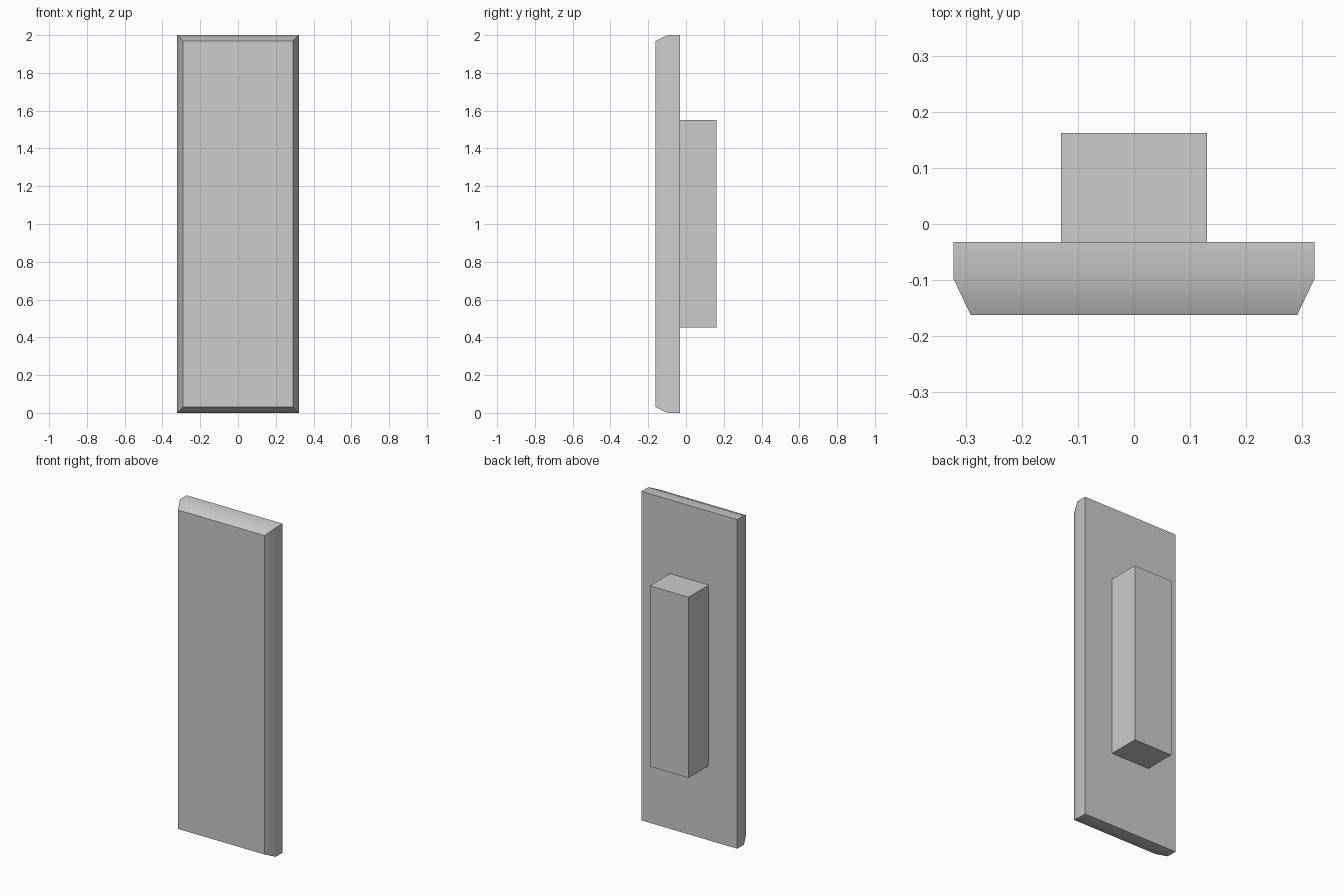
import bpy
import bmesh
from math import radians
from mathutils import Matrix, Vector

if "Cube" in bpy.data.objects:
    bpy.data.objects.remove(bpy.data.objects["Cube"], do_unlink=True)

# Single plain colour
grey = bpy.data.materials.new("light_grey")
grey.use_nodes = True
colour = (0.604, 0.604, 0.604, 1)
grey.diffuse_color = colour
grey.node_tree.nodes["Principled BSDF"].inputs["Base Color"].default_value = colour


def make_box(name, size, centre, front_bevel=None):
    """Box with an optional (depth, inset) chamfered front."""
    bm = bmesh.new()
    bmesh.ops.create_cube(bm, size=1, matrix=Matrix.Translation(centre) @ Matrix.Diagonal((*size, 1)))
    if front_bevel:
        depth, inset = front_bevel
        bm.normal_update()
        front = min(bm.faces, key=lambda f: f.calc_center_median().y)
        # Inset the front, then push its outer rim back to form the chamfer
        ring = bmesh.ops.inset_region(bm, faces=[front], thickness=inset, use_even_offset=True)["faces"]
        rim = {v for f in ring for v in f.verts} - set(front.verts)
        for vert in rim:
            vert.co.y += depth
    bmesh.ops.recalc_face_normals(bm, faces=bm.faces)
    mesh = bpy.data.meshes.new(name)
    bm.to_mesh(mesh)
    bm.free()
    mesh.materials.append(grey)
    obj = bpy.data.objects.new(name, mesh)
    bpy.context.collection.objects.link(obj)
    return obj


# Tall panel with chamfered front rim
panel = make_box("panel", (0.644, 0.13, 2), Vector((0, -0.097, 1)), (0.065, 0.031))
bpy.ops.object.select_all(action="DESELECT")
panel.select_set(True)
bpy.context.view_layer.objects.active = panel
bpy.ops.object.shade_smooth_by_angle(angle=radians(30))

# Mounting block on the back
make_box("back_block", (0.26, 0.194, 1.098), Vector((0, 0.065, 1.002)))
